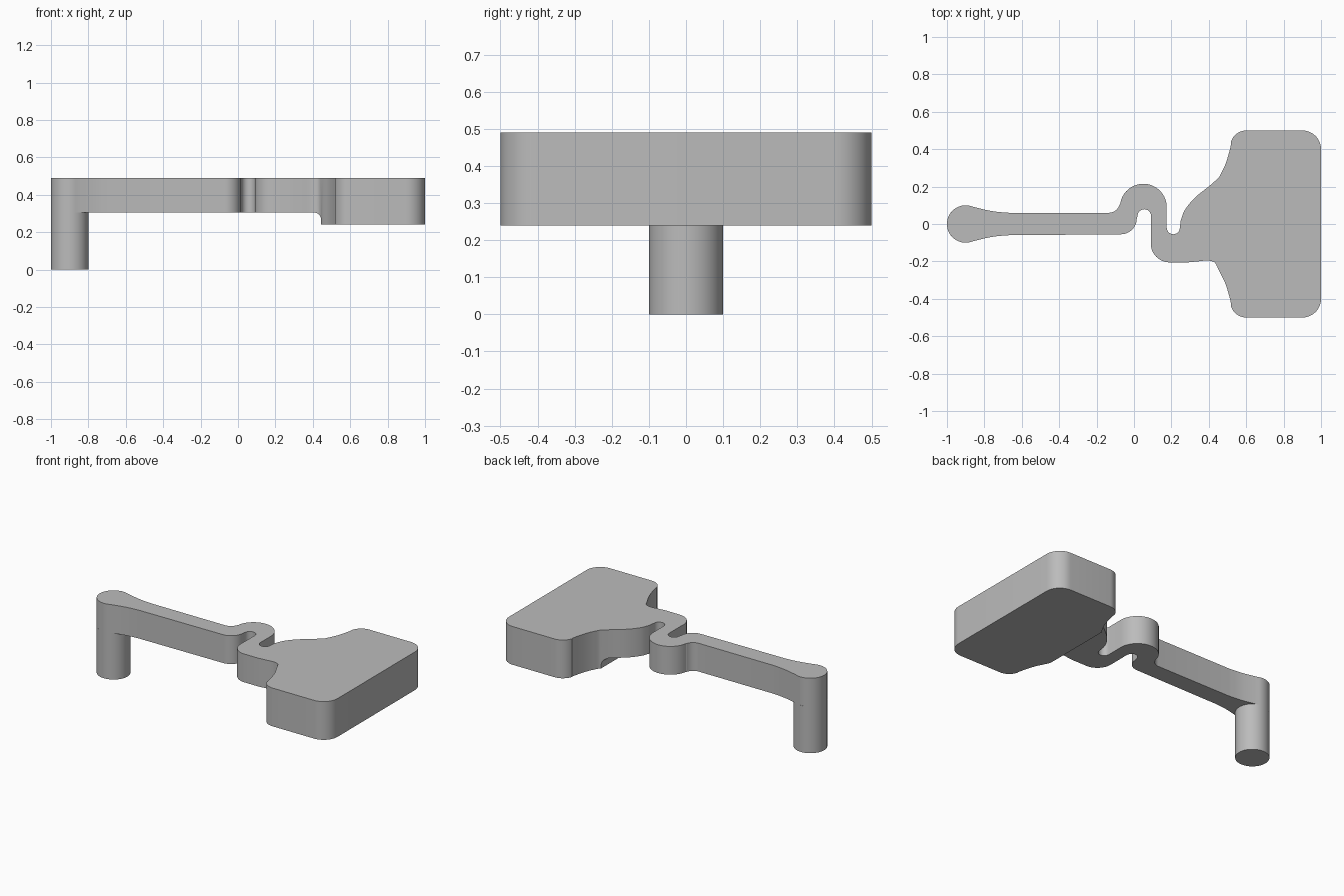
import bpy, bmesh, math
from mathutils import Vector

if "Cube" in bpy.data.objects:
    bpy.data.objects.remove(bpy.data.objects["Cube"])

TOP, ARM_Z, PAD_Z = 0.49, 0.305, 0.24
PEG_X, PEG_R = -0.9, 0.1

grey = bpy.data.materials.new("plain grey")
grey.use_nodes = True
color = (0.5, 0.5, 0.5, 1)
grey.diffuse_color = color
grey.node_tree.nodes["Principled BSDF"].inputs["Base Color"].default_value = color


def arc(cx, cy, r, start, end, n=12):
    angles = [math.radians(start + (end - start) * i / n) for i in range(n + 1)]
    return [(cx + r * math.cos(a), cy + r * math.sin(a)) for a in angles]


def spline(points, n=4):
    """Smooth curve through all the points."""
    p = [Vector(q) for q in points]
    p = [2 * p[0] - p[1]] + p + [2 * p[-1] - p[-2]]
    out = []
    for a, b, c, d in zip(p, p[1:], p[2:], p[3:]):
        for i in range(n):
            t = i / n
            out.append(tuple(0.5 * (2 * b + (c - a) * t + (2 * a - 5 * b + 4 * c - d) * t ** 2
                                    + (3 * b - a - 3 * c + d) * t ** 3)))
    return out + [tuple(p[-2])]


def flip(points):
    return [(x, -y) for x, y in reversed(points)]


def prism(name, outline, place, direction):
    """Extrude a closed outline into a solid."""
    bm = bmesh.new()
    face = bm.faces.new([bm.verts.new(place(u, v)) for u, v in outline])
    grown = bmesh.ops.extrude_face_region(bm, geom=[face])["geom"]
    bmesh.ops.translate(bm, vec=direction,
                        verts=[g for g in grown if isinstance(g, bmesh.types.BMVert)])
    bmesh.ops.remove_doubles(bm, verts=bm.verts, dist=0.0005)
    bmesh.ops.recalc_face_normals(bm, faces=bm.faces)
    mesh = bpy.data.meshes.new(name)
    bm.to_mesh(mesh)
    bm.free()
    obj = bpy.data.objects.new(name, mesh)
    bpy.context.collection.objects.link(obj)
    mesh.materials.append(grey)
    return obj


def smooth(obj):
    bpy.ops.object.select_all(action="DESELECT")
    obj.select_set(True)
    bpy.context.view_layer.objects.active = obj
    bpy.ops.object.shade_smooth_by_angle(angle=math.radians(30))


# Plan outline: round end, straight arm, S-shaped spring, wide pad
taper = spline([(-0.86, 0.092), (-0.8, 0.077), (-0.74, 0.066), (-0.67, 0.06)])
shoulder = spline([(0.455, 0.25), (0.485, 0.31), (0.505, 0.37), (0.52, 0.43)])
pad_edge = shoulder + arc(0.6, 0.415, 0.085, 165, 90) + arc(0.9, 0.4, 0.1, 90, 0)
outline = (
    taper
    + arc(-0.135, 0.12, 0.06, 270, 345)
    + arc(0.05, 0.09, 0.125, 172, 0, 20)
    + arc(0.21, -0.02, 0.035, 180, 360)
    + spline([(0.25, 0.02), (0.272, 0.075), (0.325, 0.14), (0.405, 0.205), (0.45, 0.245)])
    + pad_edge
    + flip(pad_edge)
    + spline([(0.445, -0.228), (0.43, -0.205), (0.395, -0.195), (0.34, -0.2), (0.29, -0.205)])
    + arc(0.19, -0.105, 0.1, 270, 180)
    + arc(0.055, 0.043, 0.036, 0, 180)
    + arc(-0.07, 0.03, 0.085, 0, -90)
    + flip(taper)
    + arc(PEG_X, 0, PEG_R, 294, 66, 32)[1:-1]
)
body = prism("arm_and_pad", outline, lambda x, y: (x, y, PAD_Z), (0, 0, TOP - PAD_Z))

# Thin the arm underneath, leaving a rounded step at the pad
profile = [(-1.5, 0.1), (0.445, 0.1)] + arc(0.405, 0.265, 0.04, 0, 90) + [(-1.5, ARM_Z)]
cutter = prism("arm_cutter", profile, lambda x, z: (x, -1, z), (0, 2, 0))
cutter.hide_render = True
cut = body.modifiers.new("underside", "BOOLEAN")
cut.operation, cut.solver, cut.object = "DIFFERENCE", "EXACT", cutter
bpy.context.view_layer.objects.active = body
bpy.ops.object.modifier_apply(modifier=cut.name)
bpy.data.objects.remove(cutter)
smooth(body)

# Round peg under the arm end
peg = prism("peg", arc(PEG_X, 0, PEG_R, 0, 360, 48)[:-1], lambda x, y: (x, y, 0), (0, 0, ARM_Z))
smooth(peg)
